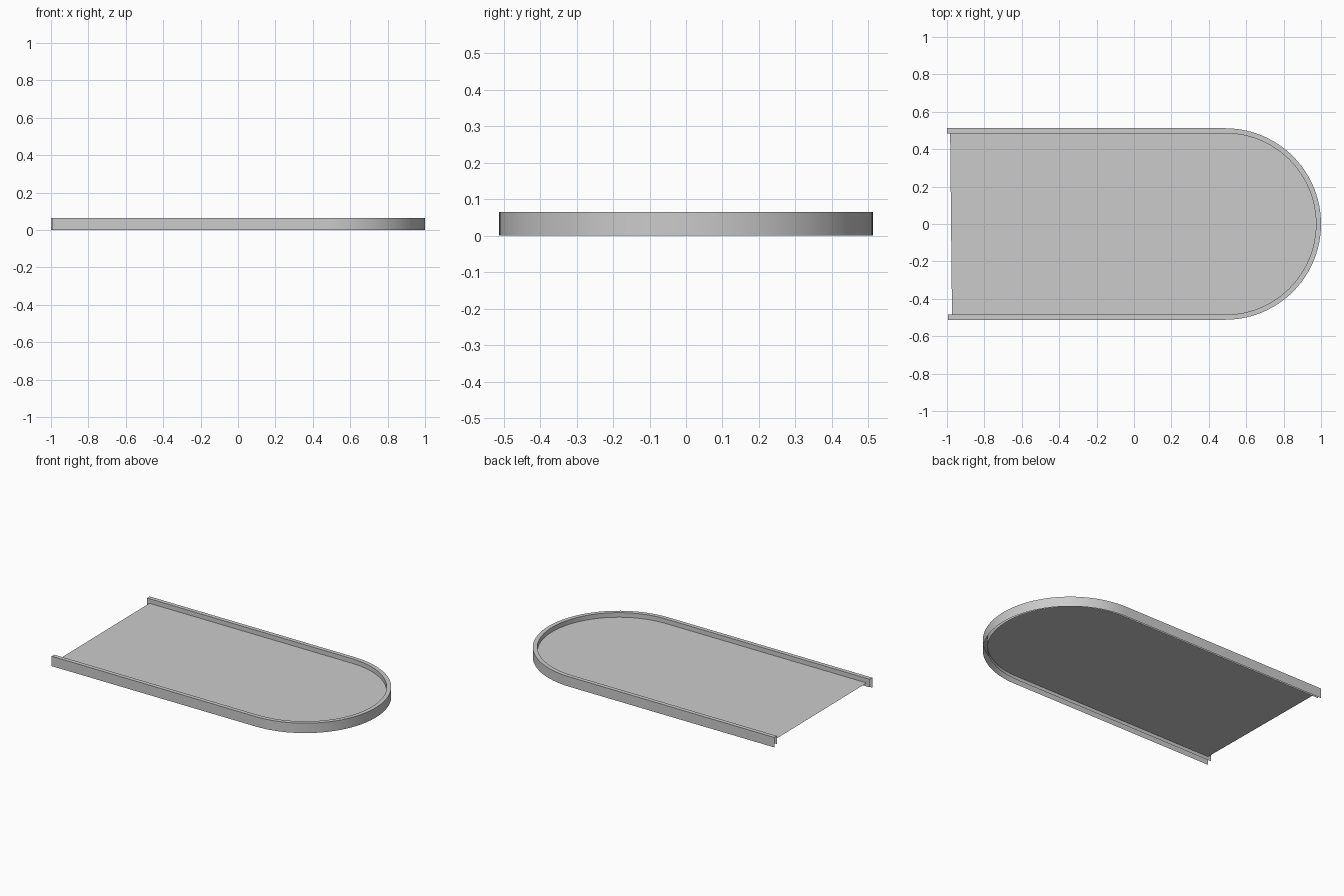
import bpy, bmesh, math

if "Cube" in bpy.data.objects:
    bpy.data.objects.remove(bpy.data.objects["Cube"])

R, CX, N = 0.512, 0.488, 48
LIP, TOP, FLOOR, INNER_BOTTOM = 0.027, 0.065, 0.035, 0.012


def u_path(radius, start_low, start_high):
    """U outline: straight side, semicircular end, straight side."""
    pts = [(start_low, -radius)]
    for i in range(N + 1):
        a = -math.pi / 2 + math.pi * i / N
        pts.append((CX + radius * math.cos(a), radius * math.sin(a)))
    return pts + [(start_high, radius)]


def make_object(name, bm):
    bmesh.ops.recalc_face_normals(bm, faces=bm.faces)
    mesh = bpy.data.meshes.new(name)
    bm.to_mesh(mesh)
    bm.free()
    obj = bpy.data.objects.new(name, mesh)
    bpy.context.collection.objects.link(obj)
    bpy.context.view_layer.objects.active = obj
    obj.select_set(True)
    bpy.ops.object.shade_smooth_by_angle(angle=math.radians(30))
    obj.select_set(False)
    return obj


# Folded rim: outer wall, flat lip, shorter inner wall
bm = bmesh.new()
profile = [(R, 0), (R, TOP), (R - LIP, TOP), (R - LIP, INNER_BOTTOM)]
rows = [[bm.verts.new((x, y, z)) for x, y in u_path(r, -0.995, -1.0)]
        for r, z in profile]
for a, b in zip(rows, rows[1:]):
    for i in range(len(a) - 1):
        bm.faces.new((a[i], a[i + 1], b[i + 1], b[i]))
make_object("folded_rim", bm)

# Flat floor sheet inside the rim
bm = bmesh.new()
bm.faces.new([bm.verts.new((x, y, FLOOR))
              for x, y in u_path(R - LIP, -0.973, -0.983)])
make_object("floor_panel", bm)
